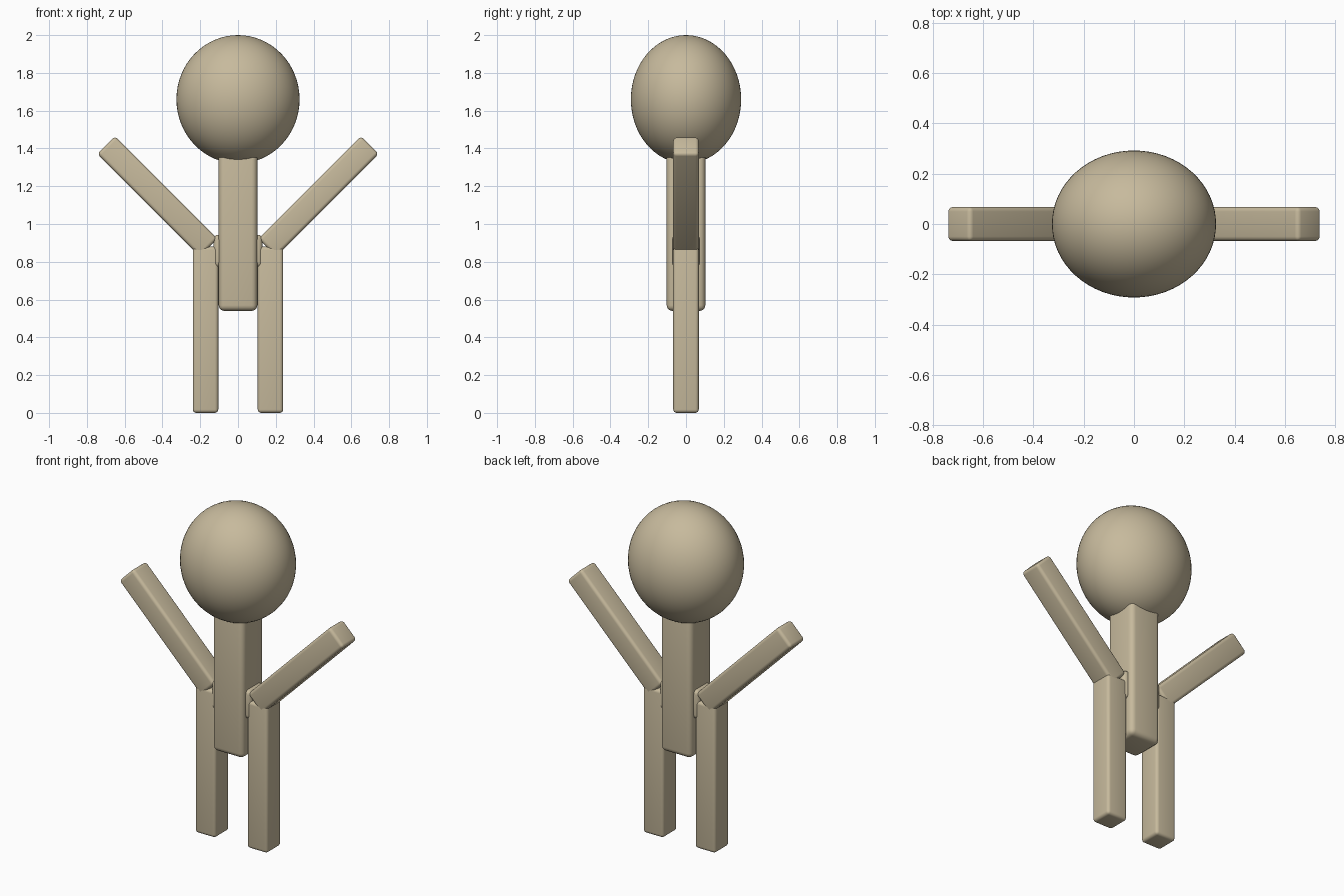
import bpy, math

if "Cube" in bpy.data.objects:
    bpy.data.objects.remove(bpy.data.objects["Cube"])

# Single tan colour
tan = bpy.data.materials.new("tan")
tan.diffuse_color = (0.57, 0.49, 0.335, 1)
tan.use_nodes = True
tan.node_tree.nodes["Principled BSDF"].inputs["Base Color"].default_value = tan.diffuse_color


def finish(ob, name):
    ob.name = name
    ob.data.materials.append(tan)


def rounded_box(name, center, size, bevel=0.02, tilt=0.0):
    """Box with softly rounded edges, tilted about the y axis."""
    bpy.ops.mesh.primitive_cube_add(size=1)
    ob = bpy.context.object
    ob.scale = size
    bpy.ops.object.transform_apply(location=False, rotation=False, scale=True)
    mod = ob.modifiers.new("rounding", 'BEVEL')
    mod.width = bevel
    mod.segments = 4
    bpy.ops.object.modifier_apply(modifier=mod.name)
    ob.location = center
    ob.rotation_euler = (0, tilt, 0)
    bpy.ops.object.shade_smooth_by_angle(angle=math.radians(35))
    finish(ob, name)
    return ob


# Head: slightly flattened sphere
bpy.ops.mesh.primitive_uv_sphere_add(segments=64, ring_count=32, radius=1,
                                     location=(0, 0, 1.66))
head = bpy.context.object
head.scale = (0.326, 0.292, 0.34)
bpy.ops.object.transform_apply(location=False, rotation=False, scale=True)
bpy.ops.object.shade_smooth()
finish(head, "head")

# Torso, running up into the head
rounded_box("torso", (0, 0, 0.98), (0.204, 0.204, 0.88), 0.03)

# Shoulder bar through the torso
rounded_box("shoulder_bar", (0, 0, 0.857), (0.26, 0.145, 0.172), 0.025)

# Legs and raised arms on both sides
T = 0.135                       # limb thickness
D = 0.72                        # arm centre line: z = x + D
for side, label in ((1, "right"), (-1, "left")):
    rounded_box(label + "_leg", (side * 0.172, 0, 0.44), (T, T, 0.88), 0.018)
    s0, s1 = 1.03, 2.116        # x + z at the two arm ends
    mid = (s0 + s1) / 2
    rounded_box(label + "_arm",
                (side * (mid - D) / 2, 0, (mid + D) / 2),
                (T - 0.003, T, (s1 - s0) / math.sqrt(2)), 0.018,
                side * math.radians(45))
